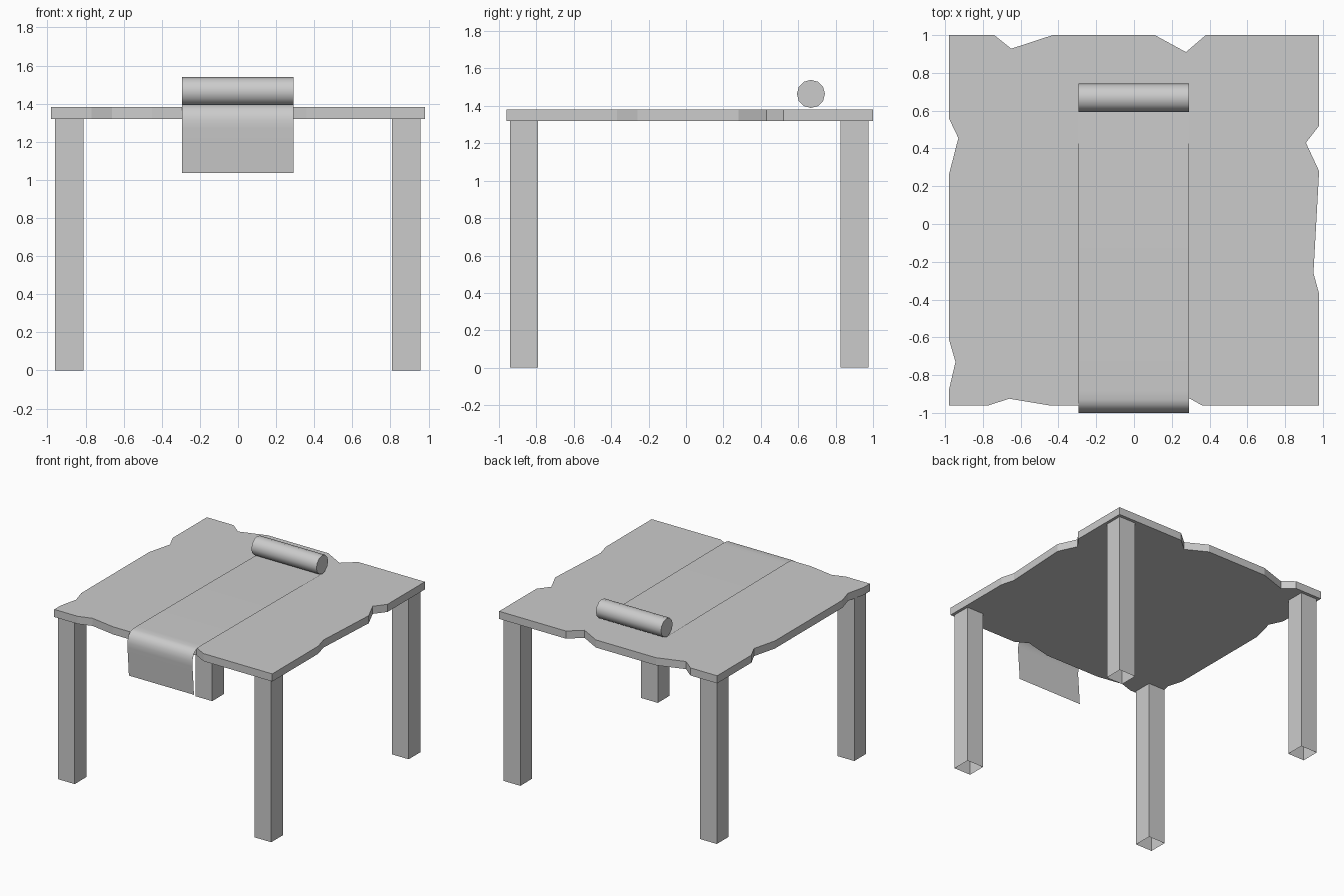
import bpy, bmesh, math

if "Cube" in bpy.data.objects:
    bpy.data.objects.remove(bpy.data.objects["Cube"])


def finish(name, bm, smooth=False):
    me = bpy.data.meshes.new(name)
    bm.to_mesh(me)
    bm.free()
    ob = bpy.data.objects.new(name, me)
    bpy.context.collection.objects.link(ob)
    if smooth:
        bpy.ops.object.select_all(action='DESELECT')
        bpy.context.view_layer.objects.active = ob
        ob.select_set(True)
        bpy.ops.object.shade_smooth_by_angle(angle=math.radians(40))
    return ob


def extrude_outline(name, pts, z0, z1, caps=True):
    """Prism from a counter-clockwise outline, optionally open-ended."""
    bm = bmesh.new()
    lo = [bm.verts.new((x, y, z0)) for x, y in pts]
    hi = [bm.verts.new((x, y, z1)) for x, y in pts]
    n = len(pts)
    for i in range(n):
        j = (i + 1) % n
        bm.faces.new((lo[i], lo[j], hi[j], hi[i]))
    if caps:
        bm.faces.new(hi)
        bm.faces.new(lo[::-1])
    return finish(name, bm)


# Tabletop with chipped edges
outline = [
    (-.98, -.96), (-.77, -.96), (-.66, -.925), (-.45, -.96),
    (.04, -.96), (.26, -.905), (.36, -.96), (.98, -.96),
    (.98, -.37), (.95, -.26), (.98, .28), (.91, .43), (.98, .52), (.98, 1),
    (.38, 1), (.275, .91), (.11, 1), (-.43, 1), (-.65, .928), (-.74, 1), (-.98, 1),
    (-.98, .56), (-.93, .455), (-.98, .26), (-.98, -.61), (-.945, -.73), (-.98, -.88),
]
extrude_outline("tabletop", outline, 1.32, 1.382)

# Four square legs, open at the ends
h = 0.075
for side, cx in (("left", -.885), ("right", .882)):
    for end, cy in (("front", -.865), ("back", .90)):
        sq = [(cx - h, cy - h), (cx + h, cy - h), (cx + h, cy + h), (cx - h, cy + h)]
        extrude_outline(f"{end}_{side}_leg", sq, 0, 1.32, caps=False)

# Cloth runner hanging over the front edge
X0, X1 = -.295, .29
profile = [(-.98, 1.035), (-.99, 1.17), (-.998, 1.27), (-1, 1.31), (-.992, 1.345),
           (-.978, 1.37), (-.957, 1.388), (-.93, 1.396), (-.88, 1.398), (.06, 1.393), (.66, 1.388)]
bm = bmesh.new()
rows = [(bm.verts.new((X0, y, z)), bm.verts.new((X1, y, z))) for y, z in profile]
for a, b in zip(rows, rows[1:]):
    bm.faces.new((a[0], a[1], b[1], b[0]))
finish("cloth_runner", bm, True)

# Rolled-up end of the cloth
bm = bmesh.new()
N, R, CY, CZ = 12, .075, .668, 1.464
ring = [(CY + R * math.cos(2 * math.pi * i / N), CZ + R * math.sin(2 * math.pi * i / N)) for i in range(N)]
a = [bm.verts.new((X0, y, z)) for y, z in ring]
b = [bm.verts.new((X1, y, z)) for y, z in ring]
for i in range(N):
    j = (i + 1) % N
    bm.faces.new((a[i], b[i], b[j], a[j]))
bm.faces.new(a)
bm.faces.new(b)
bmesh.ops.recalc_face_normals(bm, faces=bm.faces[:])
finish("cloth_roll", bm, True)
